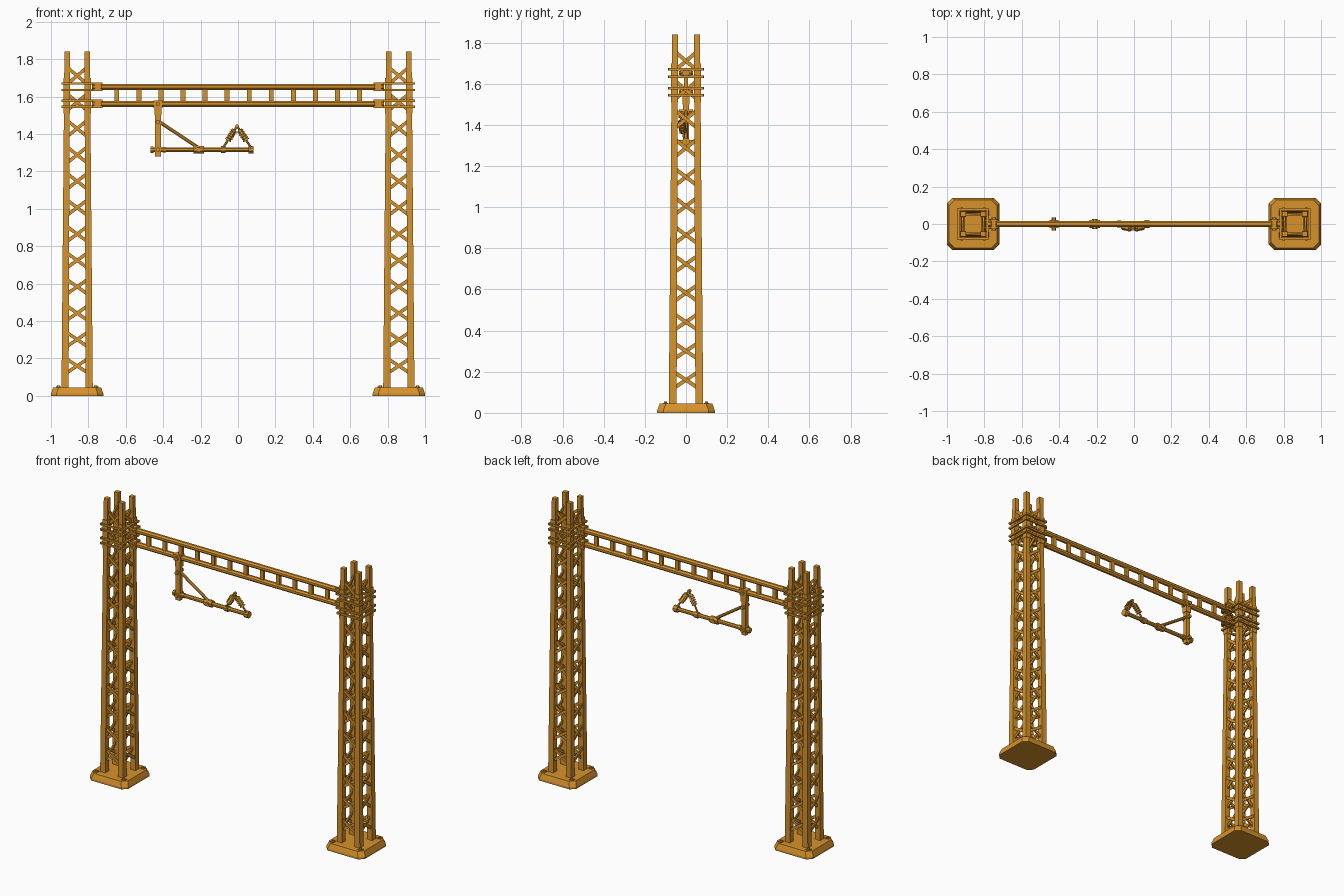
import bpy
import bmesh
from math import pi
from mathutils import Matrix, Vector

if "Cube" in bpy.data.objects:
    bpy.data.objects.remove(bpy.data.objects["Cube"], do_unlink=True)

paint = bpy.data.materials.new("ochre_paint")
paint.use_nodes = True
OCHRE = (0.68, 0.29, 0.025, 1)
paint.diffuse_color = OCHRE
paint.node_tree.nodes["Principled BSDF"].inputs["Base Color"].default_value = OCHRE


def finish(bm, name):
    bmesh.ops.recalc_face_normals(bm, faces=bm.faces)
    mesh = bpy.data.meshes.new(name)
    bm.to_mesh(mesh)
    bm.free()
    mesh.materials.append(paint)
    obj = bpy.data.objects.new(name, mesh)
    bpy.context.collection.objects.link(obj)
    return obj


def frame(a, b, up):
    """Matrix at the middle of a-b, with z along the line and y near up."""
    a, b = Vector(a), Vector(b)
    z = (b - a).normalized()
    x = Vector(up).cross(z).normalized()
    y = z.cross(x)
    m = Matrix((x, y, z)).transposed().to_4x4()
    m.translation = (a + b) / 2
    return m, (b - a).length


def bar(bm, a, b, w, h, up=(0, 1, 0)):
    m, length = frame(a, b, up)
    bmesh.ops.create_cube(bm, size=1, matrix=m @ Matrix.Diagonal((w, h, length, 1)))


def rod(bm, a, b, r, sides=8, r2=None, up=(0, 1, 0)):
    m, length = frame(a, b, up)
    bmesh.ops.create_cone(bm, cap_ends=True, segments=sides, radius1=r,
                          radius2=r if r2 is None else r2, depth=length,
                          matrix=m @ Matrix.Rotation(pi / sides, 4, 'Z'))


def box(bm, centre, size):
    bmesh.ops.create_cube(bm, size=1, matrix=Matrix.Translation(centre)
                          @ Matrix.Diagonal((*size, 1)))


TOP = 1.84
CORNERS = [(i, j) for i in (-1, 1) for j in (-1, 1)]
BANDS = (1.67, 1.635, 1.578, 1.545)
CHORDS = (1.652, 1.561)


def spread(z):
    """Outer half width of the tapering tower."""
    return 0.084 - 0.016 * z / TOP


def build_tower(side, label):
    cx = -0.86 * side

    # Footing with cut corners and sloping sides
    bm = bmesh.new()
    rings = []
    for half, z in ((0.14, 0), (0.14, 0.012), (0.128, 0.045)):
        c = half - 0.03
        pts = [(half, -c), (half, c), (c, half), (-c, half),
               (-half, c), (-half, -c), (-c, -half), (c, -half)]
        rings.append([bm.verts.new((cx + x, y, z)) for x, y in pts])
    bm.faces.new(rings[0])
    bm.faces.new(rings[-1])
    for low, high in zip(rings, rings[1:]):
        for i in range(8):
            j = (i + 1) % 8
            bm.faces.new((low[i], low[j], high[j], high[i]))
    finish(bm, label + "_footing")

    # Footing bolts
    bm = bmesh.new()
    for i, j in CORNERS:
        x, y = cx + i * 0.1, j * 0.1
        box(bm, (x, y, 0.046), (0.026, 0.026, 0.006))
        rod(bm, (x, y, 0.045), (x, y, 0.056), 0.009, 6)
    finish(bm, label + "_footing_bolts")

    # Four tapering legs
    bm = bmesh.new()
    for i, j in CORNERS:
        ends = []
        for z, w in ((0.04, 0.038), (TOP, 0.029)):
            o, n = spread(z), spread(z) - w
            ends.append([bm.verts.new((cx + i * x, j * y, z))
                         for x, y in ((o, o), (n, o), (n, n), (o, n))])
        bm.faces.new(ends[0])
        bm.faces.new(ends[1])
        for k in range(4):
            m = (k + 1) % 4
            bm.faces.new((ends[0][k], ends[0][m], ends[1][m], ends[1][k]))
    finish(bm, label + "_legs")

    # Crossed lattice on all four sides
    bm = bmesh.new()
    for k in range(12):
        z = 0.16 + 0.141 * k
        s = spread(z)
        u, d = s - 0.022, s - 0.016
        for f in (-1, 1):
            for t in (-1, 1):
                off = d - 0.004 * t
                lo, hi = z - 0.04 * t, z + 0.04 * t
                bar(bm, (cx - u, f * off, lo), (cx + u, f * off, hi), 0.018, 0.008)
                bar(bm, (cx + f * off, -u, lo), (cx + f * off, u, hi),
                    0.018, 0.008, (1, 0, 0))
    finish(bm, label + "_lattice")

    # Clamp sleeves and stacked bands around the head
    bm = bmesh.new()
    for i, j in CORNERS:
        box(bm, (cx + i * 0.056, j * 0.056, 1.605), (0.036, 0.036, 0.19))
    for z in BANDS:
        for f in (-1, 1):
            box(bm, (cx, f * 0.077, z), (0.17, 0.012, 0.012))
            box(bm, (cx + f * 0.077, 0, z), (0.012, 0.17, 0.012))
            box(bm, (cx + side * 0.09, f * 0.02, z), (0.09, 0.01, 0.012))
        for i, j in CORNERS:
            rod(bm, (cx + i * 0.06, j * 0.076, z), (cx + i * 0.06, j * 0.088, z),
                0.007, 6, up=(0, 0, 1))
    finish(bm, label + "_clamp")

    # Bolts holding the beam ends
    bm = bmesh.new()
    for z in CHORDS:
        x = cx + side * 0.11
        rod(bm, (x, -0.026, z), (x, 0.026, z), 0.023, 6, up=(0, 0, 1))
        rod(bm, (x, -0.034, z), (x, 0.034, z), 0.011, 6, up=(0, 0, 1))
    finish(bm, label + "_beam_bolts")


build_tower(1, "right_tower")
build_tower(-1, "left_tower")

# Ladder beam
bm = bmesh.new()
for z in CHORDS:
    rod(bm, (-0.78, 0, z), (0.78, 0, z), 0.0175)
finish(bm, "beam_chords")
bm = bmesh.new()
for k in range(12):
    box(bm, (-0.648 + 0.118 * k, 0, 1.606), (0.026, 0.018, 0.08))
finish(bm, "beam_rungs")

# Hanging post with its clamp and bolts
PX, ARM = -0.428, 1.316
bm = bmesh.new()
box(bm, (PX, 0, 1.425), (0.03, 0.028, 0.29))
box(bm, (PX, 0, 1.56), (0.05, 0.042, 0.04))
box(bm, (PX, 0, 1.525), (0.038, 0.036, 0.05))
for z in (1.56, 1.465, ARM):
    rod(bm, (PX, -0.034, z), (PX, 0.034, z), 0.012, 6, up=(0, 0, 1))
finish(bm, "hanger_post")

# Cantilever arm with collars and diagonal brace
bm = bmesh.new()
rod(bm, (-0.465, 0, ARM), (0.08, 0, ARM), 0.013)
for x0, x1, r in ((-0.468, -0.452, 0.018), (-0.405, -0.385, 0.016),
                  (-0.238, -0.182, 0.022), (-0.092, -0.066, 0.02), (0.055, 0.083, 0.022)):
    rod(bm, (x0, 0, ARM), (x1, 0, ARM), r)
rod(bm, (-0.21, -0.026, ARM), (-0.21, 0.026, ARM), 0.014, 6, up=(0, 0, 1))
finish(bm, "cantilever_arm")
bm = bmesh.new()
rod(bm, (-0.425, 0, 1.468), (-0.205, 0, 1.322), 0.01)
finish(bm, "arm_brace")

# Pair of ribbed insulators meeting in a peak
bm = bmesh.new()
peak = Vector((-0.005, -0.026, 1.442))
for x in (-0.079, 0.069):
    foot = Vector((x, -0.008, ARM + 0.012))
    rod(bm, foot, peak, 0.006, 6)
    for k in range(5):
        t = 0.34 + 0.1 * k
        rod(bm, foot.lerp(peak, t), foot.lerp(peak, t + 0.08), 0.02, 8, 0.014)
rod(bm, peak - Vector((0, 0.01, 0)), peak + Vector((0, 0.01, 0)), 0.01, 6, up=(0, 0, 1))
finish(bm, "insulators")
